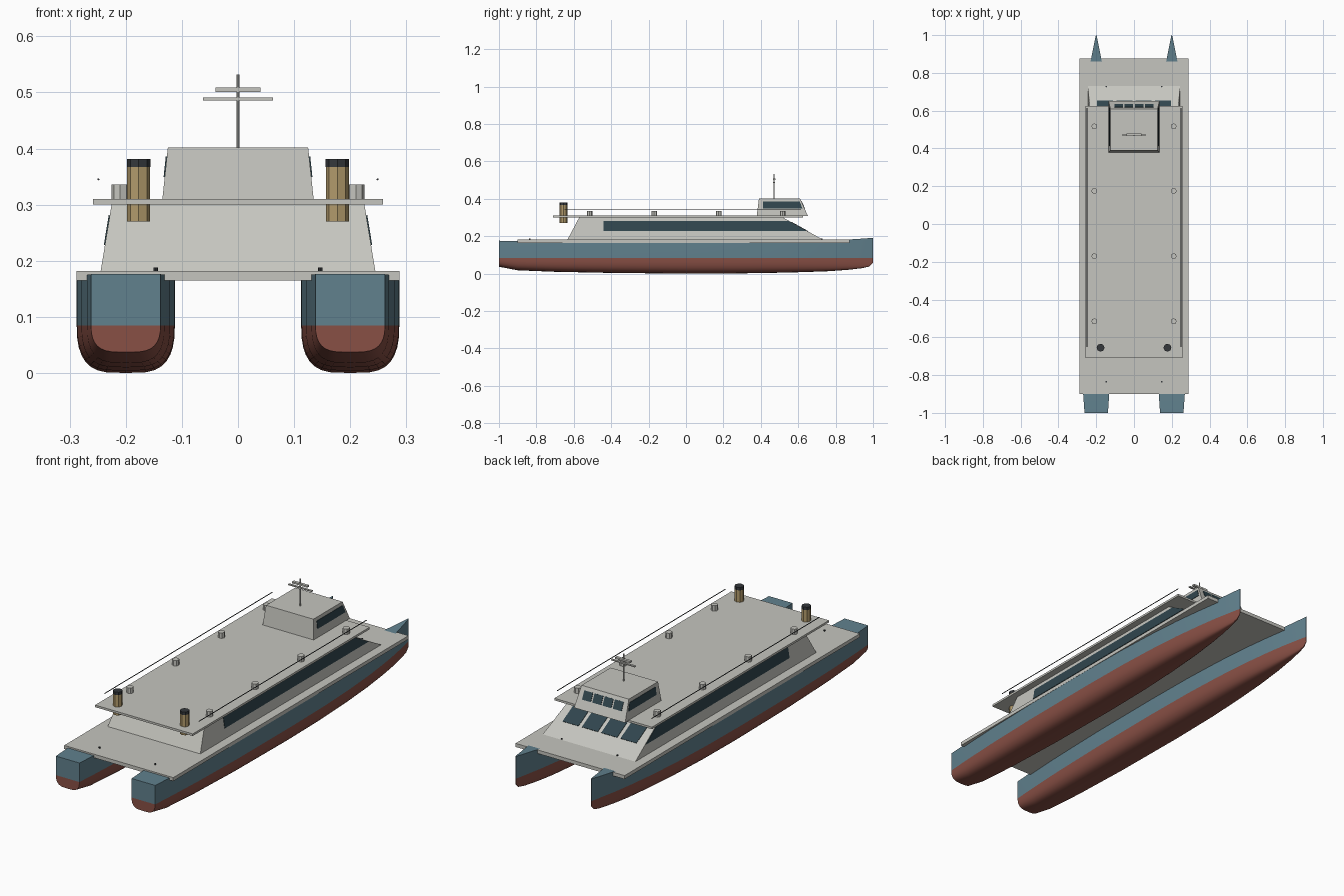
import bpy, bmesh, math
from mathutils import Vector

if "Cube" in bpy.data.objects:
    bpy.data.objects.remove(bpy.data.objects["Cube"])


def mat(name, rgb):
    m = bpy.data.materials.new(name)
    m.diffuse_color = (*rgb, 1)
    m.use_nodes = True
    m.node_tree.nodes["Principled BSDF"].inputs["Base Color"].default_value = m.diffuse_color
    return m


WHITE = mat("warm_white", (0.56, 0.56, 0.52))
BLUE = mat("hull_blue", (0.12, 0.22, 0.27))
RED = mat("antifoul_red", (0.25, 0.08, 0.06))
GLASS = mat("glass", (0.03, 0.06, 0.075))
TAN = mat("funnel_tan", (0.45, 0.33, 0.15))
DARK = mat("dark", (0.035, 0.04, 0.045))


def finish(name, bm, *mats):
    bmesh.ops.recalc_face_normals(bm, faces=bm.faces)
    me = bpy.data.meshes.new(name)
    bm.to_mesh(me)
    bm.free()
    for m in mats:
        me.materials.append(m)
    ob = bpy.data.objects.new(name, me)
    bpy.context.collection.objects.link(ob)
    return ob


def solid(name, quad_a, quad_b, m):
    """Six-sided block between two matching quads."""
    bm = bmesh.new()
    a = [bm.verts.new(p) for p in quad_a]
    b = [bm.verts.new(p) for p in quad_b]
    bm.faces.new(a)
    bm.faces.new(b)
    for i in range(4):
        j = (i + 1) % 4
        bm.faces.new((a[i], a[j], b[j], b[i]))
    return finish(name, bm, m)


def taper(name, w0, y0, z0, w1, y1, z1, m=WHITE):
    """Block with half-width w and y range at its bottom and top."""
    def q(w, y, z):
        return [(-w, y[0], z), (w, y[0], z), (w, y[1], z), (-w, y[1], z)]
    return solid(name, q(w0, y0, z0), q(w1, y1, z1), m)


def pane(name, quad, normal, m=GLASS):
    """Thin glass plate standing just proud of a wall."""
    n = Vector(normal).normalized() * 0.002
    solid(name, [Vector(p) + n for p in quad], [Vector(p) - n for p in quad], m)


def rod(name, a, b, r, m, sides=8):
    a, b = Vector(a), Vector(b)
    bm = bmesh.new()
    bmesh.ops.create_cone(bm, cap_ends=True, segments=sides, radius1=r, radius2=r, depth=(b - a).length)
    ob = finish(name, bm, m)
    ob.location = (a + b) / 2
    ob.rotation_euler = (b - a).to_track_quat('Z', 'Y').to_euler()


# Hulls: lofted stations (y, half-width, keel z, sheer z)
WL = 0.085
STATIONS = [(-1, .062, .037, .176), (-.9, .069, .018, .175), (-.7, .079, .010, .172),
            (-.4, .0865, .004, .17), (0, .0875, 0, .17), (.25, .084, .001, .17),
            (.45, .075, .004, .171), (.62, .062, .008, .173), (.76, .045, .013, .177),
            (.86, .030, .020, .182), (.94, .014, .029, .187), (.98, .006, .038, .190),
            (1, .0015, .058, .192)]


def hull(name, cx):
    bm = bmesh.new()
    rings = []
    for y, w, k, s in STATIONS:
        half = [(w, s), (w, WL)]
        for i in range(1, 9):
            t = math.pi / 2 * i / 8
            half.append((w * max(math.cos(t), 0) ** 0.55, WL - (WL - k) * math.sin(t) ** 0.8))
        half[-1] = (0, k)
        pts = half + [(-x, z) for x, z in reversed(half[:-1])]
        rings.append([bm.verts.new((cx + x, y, z)) for x, z in pts])
    n = len(rings[0])
    for a, b in zip(rings, rings[1:]):
        for i in range(n):
            j = (i + 1) % n
            f = bm.faces.new((a[i], a[j], b[j], b[i]))
            f.material_index = 0 if i in (0, n - 2, n - 1) else 1
    for r in (rings[0], rings[-1]):
        bm.faces.new((r[0], r[1], r[-2], r[-1]))
        bm.faces.new(r[1:-1]).material_index = 1
    ob = finish(name, bm, BLUE, RED)
    bpy.context.view_layer.objects.active = ob
    ob.select_set(True)
    bpy.ops.object.shade_smooth_by_angle(angle=math.radians(35))
    ob.select_set(False)


# Deck, cabin, roof and wheelhouse
taper("main_deck", .288, (-.9, .875), .165, .288, (-.9, .875), .182)
taper("cabin", .245, (-.635, .735), .18, .225, (-.57, .515), .302)
taper("roof_deck", .258, (-.71, .625), .30, .258, (-.71, .625), .31)
taper("wheelhouse", .135, (.378, .652), .308, .125, (.39, .61), .402)


def cabin_x(z): return .245 - .02 * (z - .18) / .122
def cabin_y(z): return .735 - .22 * (z - .18) / .122
def house_x(z): return .135 - .01 * (z - .308) / .094
def house_y(z): return .652 - .042 * (z - .308) / .094


# Front panes: four on the cabin, four on the wheelhouse
for name, fy, z0, z1, pitch, w, slope in (("cabin_front_window", cabin_y, .226, .276, .102, .042, 1.8),
                                          ("wheelhouse_front_window", house_y, .348, .386, .054, .023, .45)):
    for i in range(4):
        x = (i - 1.5) * pitch
        pane(name, [(x - w, fy(z0), z0), (x + w, fy(z0), z0),
                    (x + w, fy(z1), z1), (x - w, fy(z1), z1)], (0, 1, slope))

# Mirrored parts
for s, side in ((-1, "left"), (1, "right")):
    hull(side + "_hull", s * .2)
    z0, z1 = .228, .281
    pane(side + "_cabin_window", [(s * cabin_x(z0), -.44, z0), (s * cabin_x(z0), cabin_y(z0) - .004, z0),
                                  (s * cabin_x(z1), cabin_y(z1) - .004, z1), (s * cabin_x(z1), -.44, z1)],
         (s, 0, .16))
    z0, z1 = .349, .386
    pane(side + "_wheelhouse_window", [(s * house_x(z0), .412, z0), (s * house_x(z0), .622, z0),
                                       (s * house_x(z1), .608, z1), (s * house_x(z1), .412, z1)],
         (s, 0, .1))
    # Funnel with dark cap
    rod(side + "_funnel", (s * .177, -.655, .27), (s * .177, -.655, .368), .0205, TAN)
    rod(side + "_funnel_cap", (s * .177, -.655, .367), (s * .177, -.655, .381), .021, DARK)
    # Roof handrail, vents and bollards
    rod(side + "_rail", (s * .249, -.65, .345), (s * .249, .615, .345), .002, DARK, 6)
    for y in (-.515, -.17, .175, .517):
        rod(side + "_vent", (s * .21, y, .305), (s * .21, y, .336), .0155, WHITE)
    for y in (-.835, .727):
        rod(side + "_bollard", (s * .147, y, .18), (s * .147, y, .188), .004, DARK)

# Mast and radar bars
rod("mast", (0, .47, .40), (0, .47, .532), .003, WHITE)
taper("lower_radar_bar", .062, (.466, .476), .486, .062, (.466, .476), .491, WHITE)
taper("upper_radar_bar", .04, (.465, .479), .501, .04, (.465, .479), .509, WHITE)
